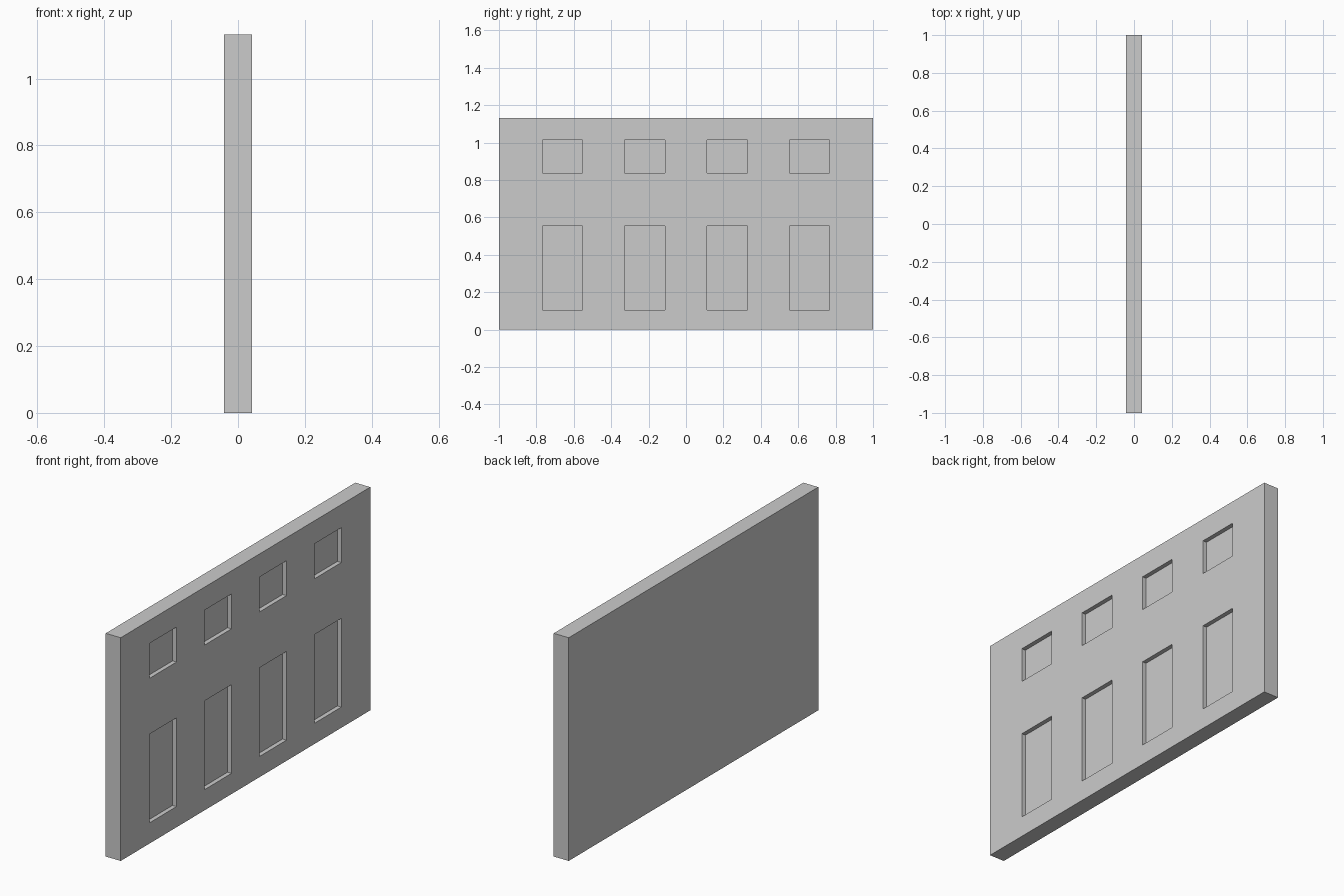
import bpy, bmesh
from mathutils import Matrix, Vector

if "Cube" in bpy.data.objects:
    bpy.data.objects.remove(bpy.data.objects["Cube"])

HALF_T, HEIGHT, RECESS = 0.042, 1.132, 0.022


def boxes_object(name, boxes):
    """One mesh object made of axis-aligned boxes given as (min, max) corners."""
    bm = bmesh.new()
    for lo, hi in boxes:
        lo, hi = Vector(lo), Vector(hi)
        m = Matrix.Translation((lo + hi) / 2) @ Matrix.Diagonal((*(hi - lo), 1))
        bmesh.ops.create_cube(bm, size=1, matrix=m)
    mesh = bpy.data.meshes.new(name)
    bm.to_mesh(mesh)
    bm.free()
    obj = bpy.data.objects.new(name, mesh)
    bpy.context.collection.objects.link(obj)
    return obj


# Solid wall slab
wall = boxes_object("wall_panel", [((-HALF_T, -1, 0), (HALF_T, 1, HEIGHT))])

# Window recesses on the +x face: two rows of four
columns = [(-0.768, -0.553), (-0.329, -0.112), (0.112, 0.329), (0.553, 0.768)]
rows = [(0.105, 0.555), (0.838, 1.015)]
cutter = boxes_object("window_cutter", [
    ((HALF_T - RECESS, y0, z0), (HALF_T + 0.05, y1, z1))
    for y0, y1 in columns for z0, z1 in rows])
cutter.hide_render = True

# Cut the recesses, then discard the cutter
mod = wall.modifiers.new("windows", 'BOOLEAN')
mod.operation = 'DIFFERENCE'
mod.solver = 'EXACT'
mod.object = cutter
bpy.context.view_layer.objects.active = wall
bpy.ops.object.modifier_apply(modifier=mod.name)
bpy.data.objects.remove(cutter)
